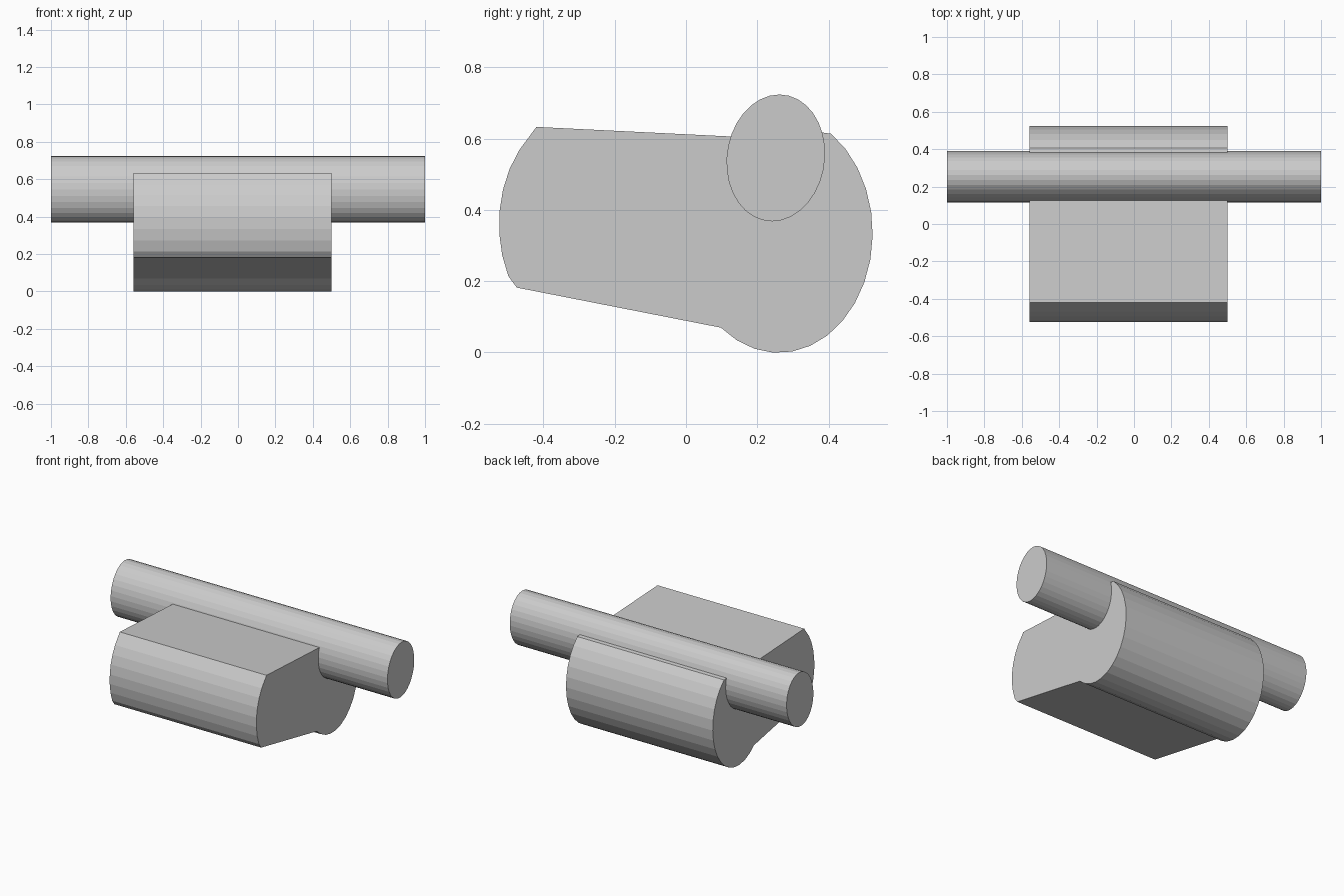
import bpy, bmesh
from math import sin, cos, asin, pi

if "Cube" in bpy.data.objects:
    bpy.data.objects.remove(bpy.data.objects["Cube"])


def arc(cy, cz, a, b, t0, t1, n, lean=0.0):
    """Points on an elliptical arc in the YZ plane."""
    ts = [t0 + (t1 - t0) * i / n for i in range(n + 1)]
    return [(cy + a * cos(t) + lean * sin(t), cz + b * sin(t)) for t in ts]


def extrude_x(name, profile, x0, x1):
    """Extrude a closed YZ profile along X."""
    bm = bmesh.new()
    face = bm.faces.new([bm.verts.new((x0, y, z)) for y, z in profile])
    ext = bmesh.ops.extrude_face_region(bm, geom=[face], use_keep_orig=True)
    verts = [v for v in ext["geom"] if isinstance(v, bmesh.types.BMVert)]
    bmesh.ops.translate(bm, verts=verts, vec=(x1 - x0, 0, 0))
    bmesh.ops.recalc_face_normals(bm, faces=bm.faces[:])
    mesh = bpy.data.meshes.new(name)
    bm.to_mesh(mesh)
    bm.free()
    obj = bpy.data.objects.new(name, mesh)
    bpy.context.collection.objects.link(obj)
    return obj


# Body: rounded front, tapering flat top and bottom, bulging oval back
front = [(-0.42, 0.633)] + arc(-0.262, 0.36, 0.263, 0.335, pi - 0.85, pi + 0.45, 7) + [(-0.475, 0.182)]
back = arc(0.26, 0.335, 0.264, 0.336, -pi / 2 - 0.66, asin(0.83), 16)
seat = [(0.37, 0.619), (0.25, 0.60)]  # tucked under the rod
extrude_x("body", front + back + seat, -0.56, 0.50)

# Long oval rod lying along the top of the back bulge
rod = arc(0.252, 0.546, 0.138, 0.178, 0, 2 * pi, 32, lean=0.01)[:-1]
extrude_x("rod", rod, -1.0, 1.0)
